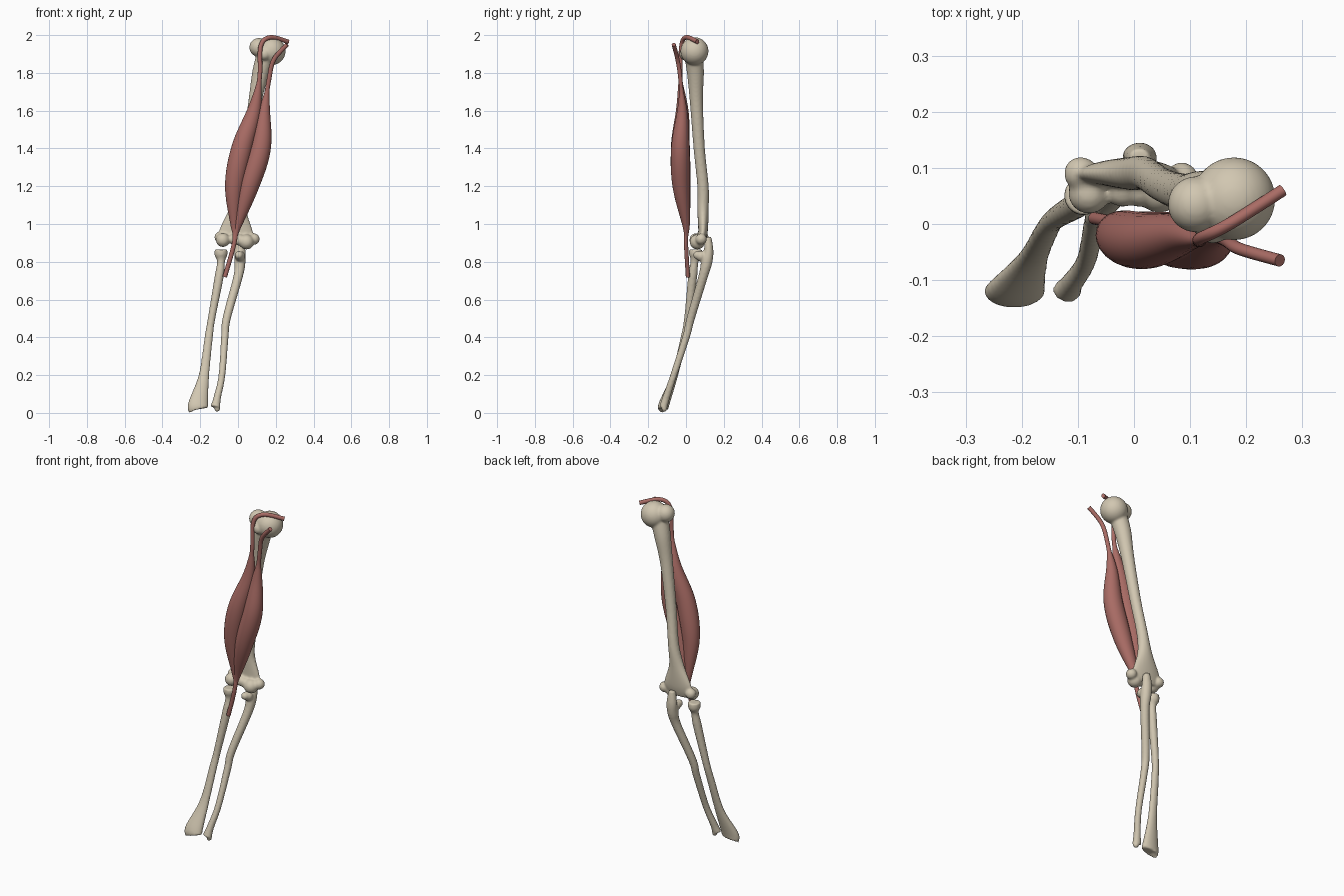
import bpy
import bmesh
import math
from mathutils import Vector, Matrix

cube = bpy.data.objects.get("Cube")
if cube:
    bpy.data.objects.remove(cube, do_unlink=True)


def make_material(name, colour):
    material = bpy.data.materials.new(name)
    material.use_nodes = True
    material.diffuse_color = colour
    for node in material.node_tree.nodes:
        if node.type == 'BSDF_PRINCIPLED':
            node.inputs["Base Color"].default_value = colour
    return material


bone_material = make_material("bone ivory", (.64, .57, .44, 1))
muscle_material = make_material("muscle red", (.4, .15, .13, 1))


def spline(rows, steps=8):
    """Smooth interpolation through every row of numbers."""
    padded = [rows[0], *rows, rows[-1]]
    result = []
    for before, start, end, after in zip(padded, padded[1:], padded[2:], padded[3:]):
        for step in range(steps):
            t = step / steps
            point = []
            for a, b, c, d in zip(before, start, end, after):
                leave, arrive = (c - a) / 2, (d - b) / 2
                bend = 3 * (c - b) - 2 * leave - arrive
                twist = leave + arrive - 2 * (c - b)
                point.append(b + t * (leave + t * (bend + t * twist)))
            result.append(point)
    result.append(rows[-1])
    return result


def add_loft(bm, path, sides=24):
    """Capped elliptical tube; each row holds x, y, z, half width, half depth."""
    centres = [Vector(row[:3]) for row in path]
    before = [centres[0]] + centres[:-1]
    after = centres[1:] + [centres[-1]]
    rings = []
    for centre, back, ahead, row in zip(centres, before, after, path):
        along = (ahead - back).normalized()
        depth = Vector((0, 1, 0))
        depth = (depth - along * depth.dot(along)).normalized()
        width = depth.cross(along)
        angles = [math.tau * side / sides for side in range(sides)]
        rings.append([
            bm.verts.new(centre + width * math.cos(angle) * row[-2]
                         + depth * math.sin(angle) * row[-1])
            for angle in angles])
    for low, high in zip(rings, rings[1:]):
        for side in range(sides):
            bm.faces.new((low[side - 1], low[side], high[side], high[side - 1]))
    bm.faces.new(rings[0])
    bm.faces.new(rings[-1])
    bmesh.ops.recalc_face_normals(bm, faces=bm.faces)


def finish(name, bm, material):
    for face in bm.faces:
        face.smooth = len(face.verts) < 5
    mesh = bpy.data.meshes.new(name)
    bm.to_mesh(mesh)
    bm.free()
    mesh.materials.append(material)
    obj = bpy.data.objects.new(name, mesh)
    bpy.context.collection.objects.link(obj)
    return obj


def build_bone(name, rows, knobs):
    """Shaft and round knobs melted into one surface; depth defaults to width."""
    bm = bmesh.new()
    add_loft(bm, spline([row if len(row) == 5 else row + row[-1:] for row in rows]))
    for *centre, radius in knobs:
        bmesh.ops.create_icosphere(bm, subdivisions=4, radius=radius,
                                   matrix=Matrix.Translation(centre))
    obj = finish(name, bm, bone_material)
    remesh = obj.modifiers.new("fuse", 'REMESH')
    remesh.mode = 'VOXEL'
    remesh.voxel_size = .006
    remesh.use_smooth_shade = True
    smooth = obj.modifiers.new("soften", 'SMOOTH')
    smooth.iterations = 6


def build_muscle(name, points, bottom, top):
    """Thin tendon that swells into a belly between two heights."""
    path = []
    for x, y, z in spline(points):
        share = min(max((z - bottom) / (top - bottom), 0), 1)
        swell = math.sin(math.pi * share)
        path.append((x, y, z, .012 + .044 * swell, .011 + .04 * swell))
    bm = bmesh.new()
    add_loft(bm, path)
    finish(name, bm, muscle_material)


# Upper arm bone: shaft, ball head, tubercles and elbow condyles
build_bone("upper_arm_bone", [
    (.15, .04, 1.9, .05),
    (.12, .05, 1.8, .045),
    (.09, .055, 1.65, .035),
    (.05, .07, 1.4, .03),
    (.02, .09, 1.2, .03),
    (0, .09, 1.08, .045, .03),
    (-.01, .09, .96, .09, .025),
    (-.01, .08, .9, .08, .02),
], [
    (.178, .045, 1.915, .074),
    (.11, .035, 1.935, .05),
    (.14, 0, 1.9, .035),
    (-.08, .055, .915, .037),
    (-.095, .09, .93, .03),
    (-.02, .06, .92, .03),
    (.01, .06, .915, .03),
    (.045, .06, .905, .04),
    (.085, .08, .92, .03),
])

# Inner forearm bone with hooked elbow end and wrist spur
build_bone("inner_forearm_bone", [
    (.01, .115, .93, .02),
    (.01, .12, .86, .03, .025),
    (.01, .11, .8, .03),
    (0, .09, .72, .025),
    (-.06, .025, .5, .022),
    (-.07, 0, .4, .02),
    (-.085, -.065, .2, .018),
    (-.11, -.105, .08, .02),
    (-.12, -.12, .03, .027, .022),
], [
    (.01, .08, .83, .028),
    (.005, .06, .835, .022),
    (-.11, -.115, .02, .015),
])

# Outer forearm bone with disc head and broad wrist end
build_bone("outer_forearm_bone", [
    (-.09, .05, .865, .034),
    (-.09, .05, .835, .034),
    (-.09, .045, .8, .021),
    (-.1, .035, .72, .024),
    (-.14, .01, .5, .02),
    (-.155, -.01, .4, .022, .018),
    (-.18, -.06, .2, .028, .018),
    (-.21, -.115, .05, .053, .028),
    (-.21, -.12, .02, .053, .028),
], [
    (-.245, -.125, .025, .017),
])

# Long muscle head: tendon over the shoulder, belly, elbow tendon
build_muscle("long_muscle_head", [
    (.265, .06, 1.965),
    (.17, 0, 1.988),
    (.12, -.025, 1.94),
    (.115, -.03, 1.78),
    (.085, -.02, 1.6),
    (.02, -.03, 1.4),
    (-.02, -.02, 1.2),
    (-.02, 0, 1),
    (-.02, 0, .9),
    (-.07, .01, .72),
], .95, 1.75)

# Short muscle head: front shoulder tendon and inner belly
build_muscle("short_muscle_head", [
    (.26, -.065, 1.95),
    (.19, -.045, 1.87),
    (.165, -.03, 1.77),
    (.14, -.02, 1.6),
    (.12, -.03, 1.4),
    (.06, -.025, 1.2),
    (0, 0, 1),
    (-.016, 0, .92),
], .94, 1.7)
